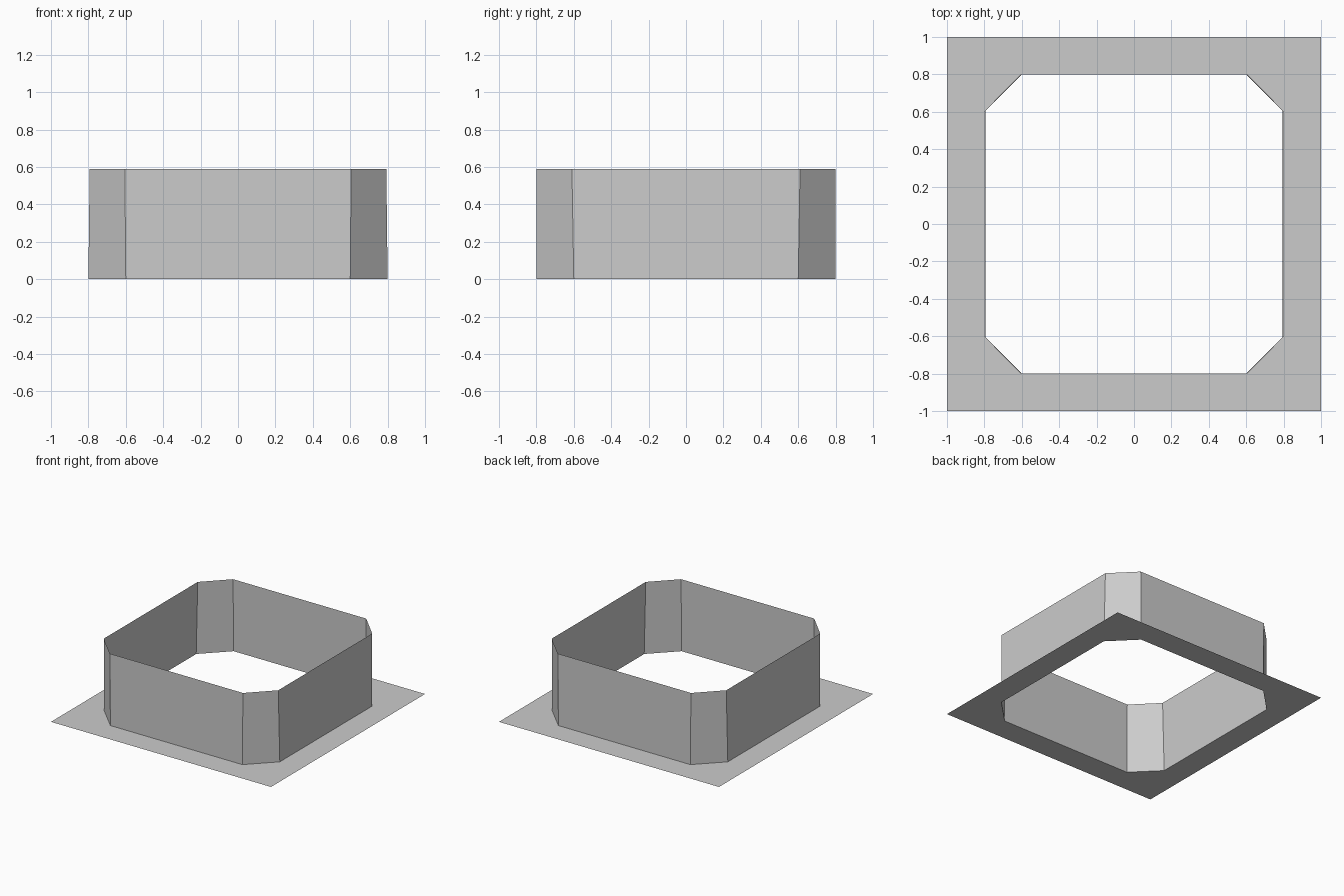
import bpy, bmesh

if "Cube" in bpy.data.objects:
    bpy.data.objects.remove(bpy.data.objects["Cube"])


def octagon(bm, hx, hy, cx, cy, z):
    """Chamfered rectangle: half sizes hx, hy; flats end at cx, cy."""
    pts = [(cx, hy), (hx, cy), (hx, -cy), (cx, -hy),
           (-cx, -hy), (-hx, -cy), (-hx, cy), (-cx, hy)]
    return [bm.verts.new((x, y, z)) for x, y in pts]


def finish(bm, name):
    mesh = bpy.data.meshes.new(name)
    bm.to_mesh(mesh)
    bm.free()
    obj = bpy.data.objects.new(name, mesh)
    bpy.context.collection.objects.link(obj)
    return obj


# flat square base flange with an octagonal opening
bm = bmesh.new()
inner = octagon(bm, 0.8, 0.8, 0.6, 0.6, 0)
outer = [bm.verts.new((x, y, 0)) for x, y in ((1, 1), (1, -1), (-1, -1), (-1, 1))]
for i in range(4):
    a, b = inner[2 * i], inner[2 * i + 1]
    c = inner[(2 * i + 2) % 8]
    bm.faces.new((outer[i], b, a))
    bm.faces.new((outer[i], outer[(i + 1) % 4], c, b))
for f in bm.faces:
    f.normal_update()
    if f.normal.z < 0:
        f.normal_flip()
bmesh.ops.dissolve_limit(bm, angle_limit=0.01, verts=bm.verts, edges=bm.edges)
finish(bm, "base_flange")

# thin upright wall, drawn in very slightly at the top
bm = bmesh.new()
low = octagon(bm, 0.8, 0.8, 0.6, 0.6, 0)
high = octagon(bm, 0.793, 0.8, 0.605, 0.61, 0.59)
for i in range(8):
    j = (i + 1) % 8
    bm.faces.new((low[j], low[i], high[i], high[j]))
finish(bm, "octagonal_wall")
